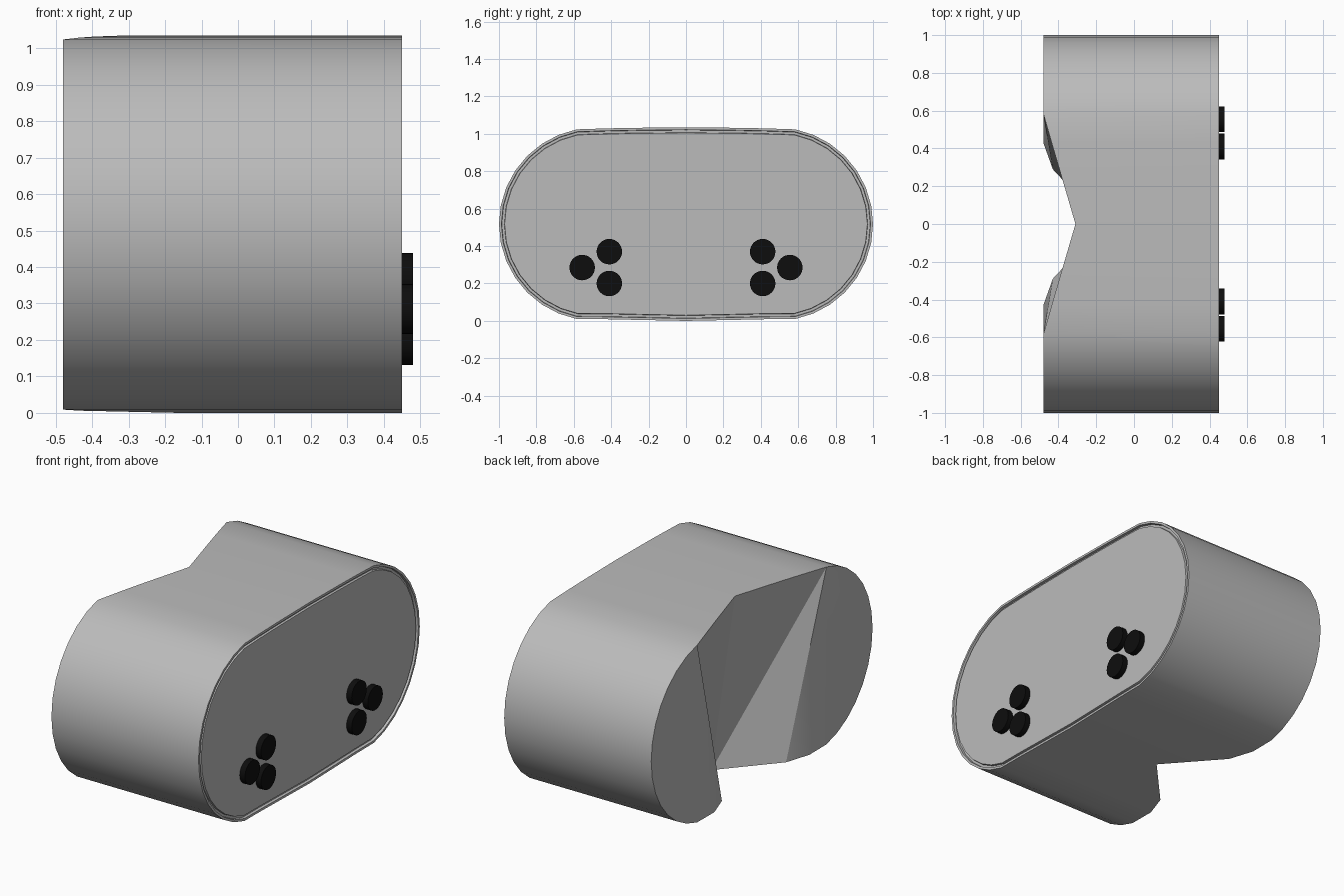
import bpy, bmesh, math

if "Cube" in bpy.data.objects:
    bpy.data.objects.remove(bpy.data.objects["Cube"], do_unlink=True)


def material(name, value):
    m = bpy.data.materials.new(name)
    m.use_nodes = True
    color = (value, value, value, 1)
    m.diffuse_color = color
    m.node_tree.nodes["Principled BSDF"].inputs["Base Color"].default_value = color
    return m


GREY = material("light grey", 0.5)
BLACK = material("black", 0.004)

BACK, FRONT = -0.48, 0.45
RADIUS = 0.517

# Half of the rounded outline, from bottom centre to top centre: (back x, y, z)
bottom = [(-0.16, 0, 0), (-0.43, 0.29, 0.006), (BACK, 0.43, 0.009)]
arc = []
for i in range(-7, 8):
    a = math.radians(i * 11.25)
    arc.append((BACK, 0.483 + RADIUS * math.cos(a), RADIUS + RADIUS * math.sin(a)))
top = [(-0.436, 0.43, 1.029), (-0.395, 0.29, 1.032), (-0.31, 0, 1.035)]
half = bottom + arc + top
last_arc = len(bottom) + len(arc) - 1
apex = len(half) - 1
mirrored = [(x, -y, z) for x, y, z in half[-2:0:-1]]
outline = half + mirrored
count = len(outline)

# Housing with a V-shaped notch in one end
bm = bmesh.new()
back = [bm.verts.new(p) for p in outline]
front = [bm.verts.new((FRONT, y, z)) for x, y, z in outline]
for i in range(count):
    j = (i + 1) % count
    bm.faces.new((back[i], back[j], front[j], front[i]))
cap = bm.faces.new(front)

# End lobes and notch walls, on both sides
patches = [
    list(range(2, last_arc + 1)),
    [1, 2, last_arc],
    [0, 1, last_arc],
    [0] + list(range(last_arc, apex + 1)),
]
for patch in patches:
    bm.faces.new([back[i] for i in patch])
    bm.faces.new([back[-i % count] for i in patch])
bmesh.ops.recalc_face_normals(bm, faces=bm.faces[:])

# Rim and shallow groove around the end panel
for thickness, depth in ((0.013, 0), (0.002, -0.015), (0.013, 0), (0.002, 0.012)):
    bmesh.ops.inset_region(bm, faces=[cap], thickness=thickness, depth=depth,
                           use_even_offset=True)

mesh = bpy.data.meshes.new("housing")
bm.to_mesh(mesh)
bm.free()
mesh.materials.append(GREY)
housing = bpy.data.objects.new("housing", mesh)
bpy.context.collection.objects.link(housing)
bpy.ops.object.select_all(action="DESELECT")
housing.select_set(True)
bpy.context.view_layer.objects.active = housing
bpy.ops.object.shade_smooth_by_angle(angle=math.radians(20))

# Two mirrored clusters of three round buttons
for side, label in ((-1, "front"), (1, "back")):
    for n, (y, z) in enumerate(((0.41, 0.37), (0.41, 0.2), (0.555, 0.285))):
        bpy.ops.mesh.primitive_cylinder_add(
            vertices=32, radius=0.068, depth=0.045,
            location=(0.4575, side * y, z), rotation=(0, math.pi / 2, 0))
        button = bpy.context.object
        button.name = f"{label}_button_{n + 1}"
        button.data.materials.append(BLACK)
        bpy.ops.object.shade_smooth_by_angle(angle=math.radians(30))
